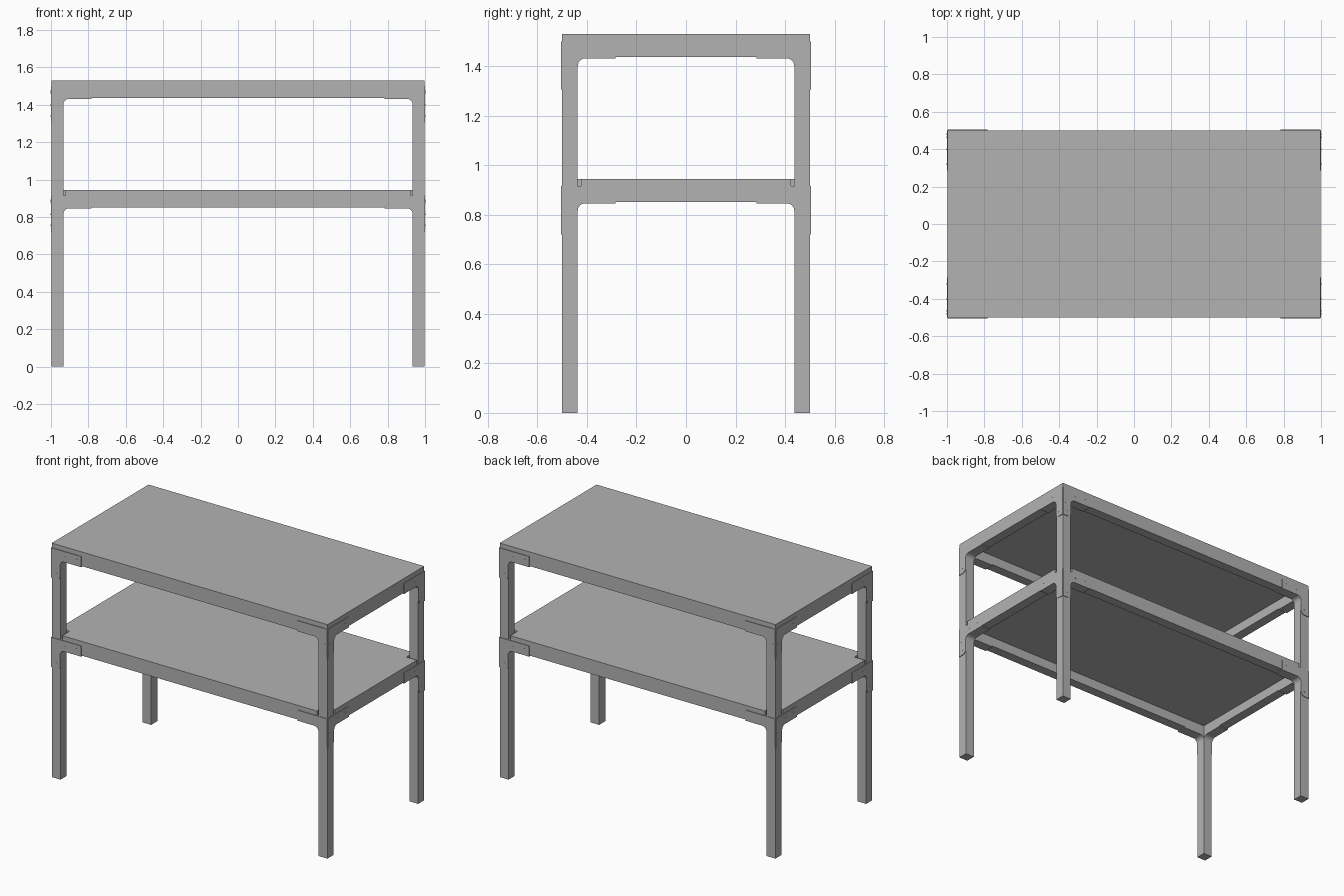
import bpy, bmesh, math
from mathutils import Vector

cube = bpy.data.objects.get("Cube")
if cube:
    bpy.data.objects.remove(cube, do_unlink=True)

HX, HY = 0.997, 0.5          # half size of the table
BAR = 0.063                  # square timber section
SLAB = 0.03                  # board thickness
TIERS = {"upper": 1.5, "lower": 0.915}   # top of each rail frame
PLATE = 0.004
REACH = 0.215                # bracket arm along the rail
DROP = 0.195                 # bracket arm down the leg

gray = bpy.data.materials.new("plain gray")
gray.use_nodes = True
gray.diffuse_color = (0.45, 0.45, 0.45, 1)
gray.node_tree.nodes["Principled BSDF"].inputs["Base Color"].default_value = (0.45, 0.45, 0.45, 1)


def finish(name, bm):
    bmesh.ops.recalc_face_normals(bm, faces=bm.faces)
    mesh = bpy.data.meshes.new(name)
    bm.to_mesh(mesh)
    bm.free()
    mesh.materials.append(gray)
    obj = bpy.data.objects.new(name, mesh)
    bpy.context.collection.objects.link(obj)
    return obj


def add_prism(bm, outline, offset):
    """Extrude a planar outline of 3D points by an offset vector."""
    face = bm.faces.new([bm.verts.new(p) for p in outline])
    ext = bmesh.ops.extrude_face_region(bm, geom=[face])
    moved = [v for v in ext["geom"] if isinstance(v, bmesh.types.BMVert)]
    bmesh.ops.translate(bm, verts=moved, vec=offset)


def add_box(bm, lo, hi):
    a, b = Vector(lo), Vector(hi)
    add_prism(bm, [(a.x, a.y, a.z), (b.x, a.y, a.z), (b.x, b.y, a.z), (a.x, b.y, a.z)],
              (0, 0, b.z - a.z))


def box(name, lo, hi):
    bm = bmesh.new()
    add_box(bm, lo, hi)
    return finish(name, bm)


def arc(cx, cz, r, start, end, steps=6):
    angles = [math.radians(start + (end - start) * i / steps) for i in range(steps + 1)]
    return [(cx + r * math.cos(a), cz + r * math.sin(a)) for a in angles]


def bracket_outline():
    """L shape: u runs inward from the corner, w runs up to the rail top."""
    low = -BAR - 0.006
    fillet = 0.03
    pts = [(0, 0), (REACH, 0), (REACH, low)]
    pts += arc(BAR + fillet, low - fillet, fillet, 90, 180)
    pts += arc(BAR - 0.03, -DROP + 0.03, 0.03, 0, -90)
    return pts + [(0, -DROP)]


def bracket(name, sx, sy, top):
    bm = bmesh.new()
    outline = bracket_outline()
    # plates on the long and short sides of the corner
    add_prism(bm, [(sx * (HX - u), sy * HY, top + w) for u, w in outline], (0, sy * PLATE, 0))
    add_prism(bm, [(sx * HX, sy * (HY - u), top + w) for u, w in outline], (sx * PLATE, 0, 0))
    # flanges folded under the rails
    z0, z1 = top - BAR - 0.006, top - BAR
    add_box(bm, (sx * (HX - REACH), sy * HY, z0), (sx * (HX - BAR), sy * (HY - BAR), z1))
    add_box(bm, (sx * HX, sy * (HY - REACH), z0), (sx * (HX - BAR), sy * (HY - BAR), z1))
    # curved gussets in the inner corners
    gusset = [(BAR, -BAR)] + [p for p in arc(BAR + 0.03, -BAR - 0.036, 0.03, 90, 180)]
    add_prism(bm, [(sx * (HX - u), sy * HY, top + w) for u, w in gusset], (0, -sy * BAR, 0))
    add_prism(bm, [(sx * HX, sy * (HY - u), top + w) for u, w in gusset], (-sx * BAR, 0, 0))
    # small screw heads
    for u, w in [(0.1, -0.035), (0.18, -0.025), (0.02, -0.1), (0.035, -0.16)]:
        disc = [(u + 0.004 * math.cos(k * math.pi / 4), w + 0.004 * math.sin(k * math.pi / 4)) for k in range(8)]
        add_prism(bm, [(sx * (HX - a), sy * (HY + PLATE), top + b) for a, b in disc], (0, sy * 0.001, 0))
        add_prism(bm, [(sx * (HX + PLATE), sy * (HY - a), top + b) for a, b in disc], (sx * 0.001, 0, 0))
    finish(name, bm)


# legs and corner brackets
for sx, side in ((-1, "right"), (1, "left")):
    for sy, end in ((-1, "front"), (1, "back")):
        box(f"{end}_{side}_leg", (sx * HX, sy * HY, 0),
            (sx * (HX - BAR), sy * (HY - BAR), TIERS["upper"]))
        for tier, top in TIERS.items():
            bracket(f"{tier}_{end}_{side}_bracket", sx, sy, top)

# rails between the legs
for tier, top in TIERS.items():
    for s, end, side in ((-1, "front", "right"), (1, "back", "left")):
        box(f"{tier}_{end}_rail", (-HX + BAR, s * HY, top - BAR),
            (HX - BAR, s * (HY - BAR), top))
        box(f"{tier}_{side}_rail", (s * HX, -HY + BAR, top - BAR),
            (s * (HX - BAR), HY - BAR, top))

# table top
box("table_top", (-HX, -HY, TIERS["upper"]), (HX, HY, TIERS["upper"] + SLAB))

# lower shelf, notched around the legs
cut = BAR + 0.013
ix, iy = HX - cut, HY - cut
notched = []
for sx, sy in ((1, 1), (-1, 1), (-1, -1), (1, -1)):
    corner = [(sx * HX, sy * iy), (sx * ix, sy * iy), (sx * ix, sy * HY)]
    notched += corner if sx * sy > 0 else corner[::-1]
bm = bmesh.new()
add_prism(bm, [(x, y, TIERS["lower"]) for x, y in notched], (0, 0, SLAB))
finish("lower_shelf", bm)
